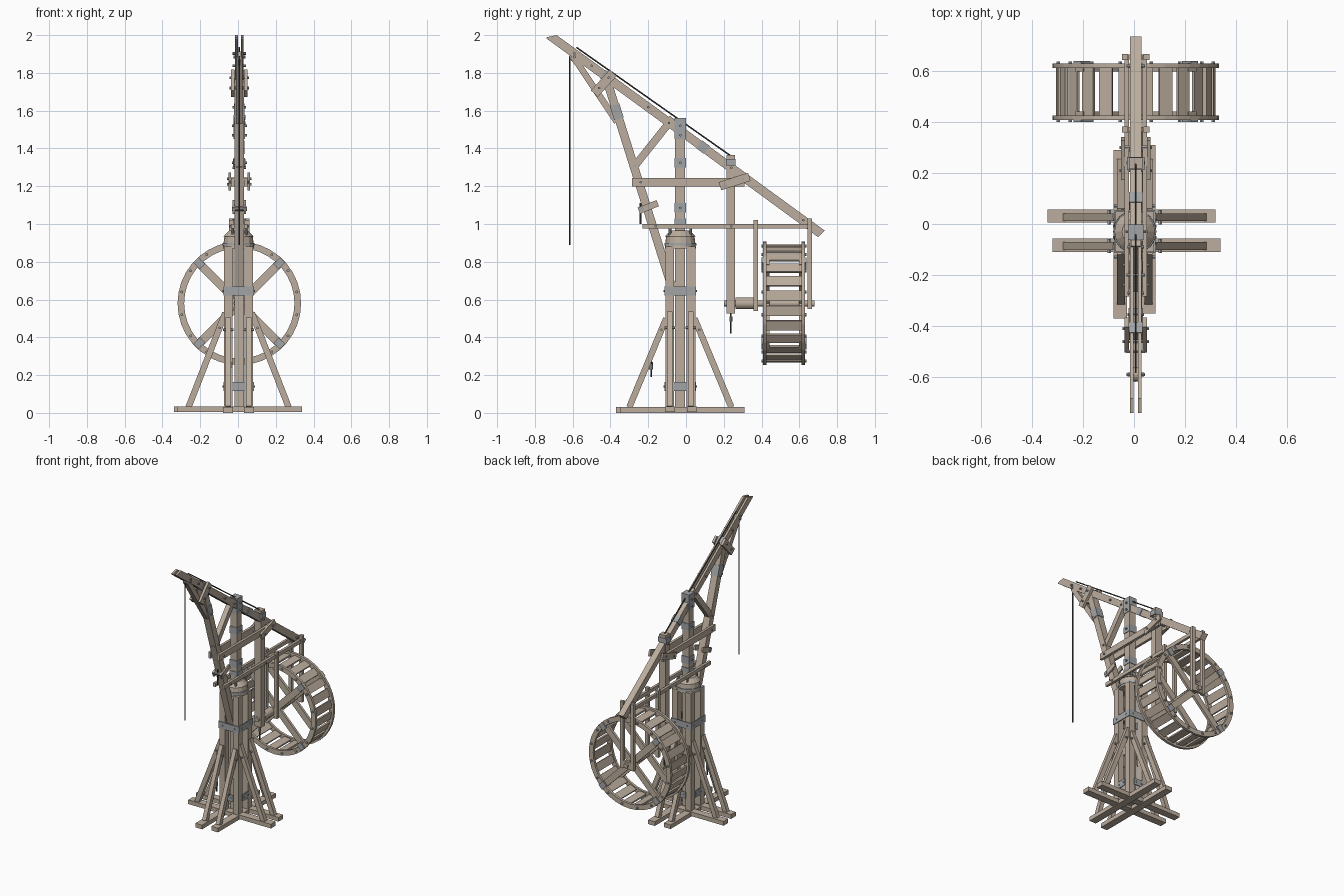
import bpy, bmesh, math
from mathutils import Vector, Matrix

if "Cube" in bpy.data.objects:
    bpy.data.objects.remove(bpy.data.objects["Cube"])


def material(name, col):
    m = bpy.data.materials.new(name)
    m.diffuse_color = (*col, 1)
    m.use_nodes = True
    m.node_tree.nodes["Principled BSDF"].inputs["Base Color"].default_value = m.diffuse_color
    return m


WOOD = material("wood", (0.50, 0.42, 0.34))
METAL = material("metal", (0.36, 0.37, 0.38))
ROPE = material("rope", (0.06, 0.06, 0.06))
CX, CY, AZ = 0.007, -0.03, 0.58   # crane centre line, mast y, axle height


def finish(bm, name, mat):
    bmesh.ops.recalc_face_normals(bm, faces=bm.faces)
    me = bpy.data.meshes.new(name)
    bm.to_mesh(me)
    bm.free()
    me.materials.append(mat)
    ob = bpy.data.objects.new(name, me)
    bpy.context.collection.objects.link(ob)
    return ob


def frame(p0, p1, side):
    p0, p1 = Vector(p0), Vector(p1)
    z = (p1 - p0).normalized()
    x = Vector(side)
    y = z.cross(x).normalized()
    x = y.cross(z)
    r = Matrix((x, y, z)).transposed().to_4x4()
    return Matrix.Translation((p0 + p1) / 2) @ r, (p1 - p0).length


def beam(name, p0, p1, w, h, side=(1, 0, 0), mat=WOOD):
    # squared timber: w along the side axis, h across it
    m, l = frame(p0, p1, side)
    bm = bmesh.new()
    bmesh.ops.create_cube(bm, size=1, matrix=m @ Matrix.Diagonal((w, h, l, 1)))
    return finish(bm, name, mat)


def box(name, x0, x1, y0, y1, z0, z1, mat=WOOD):
    x, y = (x0 + x1) / 2, (y0 + y1) / 2
    return beam(name, (x, y, z0), (x, y, z1), x1 - x0, y1 - y0, mat=mat)


def rod(name, p0, p1, r, r2=None, n=12, mat=WOOD):
    side = (1, 0, 0) if abs(p1[0] - p0[0]) < 1e-4 else (0, 1, 0)
    m, l = frame(p0, p1, side)
    bm = bmesh.new()
    bmesh.ops.create_cone(bm, cap_ends=True, segments=n, radius1=r,
                          radius2=r if r2 is None else r2, depth=l, matrix=m)
    return finish(bm, name, mat)


def profile(name, pts, x0, x1, mat=WOOD):
    # side outline (y, z) pushed from x0 to x1
    bm = bmesh.new()
    f = bm.faces.new([bm.verts.new((x0, y, z)) for y, z in pts])
    g = bmesh.ops.extrude_face_region(bm, geom=[f])["geom"]
    bmesh.ops.translate(bm, vec=(x1 - x0, 0, 0),
                        verts=[v for v in g if isinstance(v, bmesh.types.BMVert)])
    return finish(bm, name, mat)


def ring(name, y0, y1, ro, ri, n=36):
    bm = bmesh.new()
    loops = [[bm.verts.new((CX + r * math.cos(2 * math.pi * i / n), y,
                            AZ + r * math.sin(2 * math.pi * i / n))) for i in range(n)]
             for r, y in ((ro, y0), (ro, y1), (ri, y1), (ri, y0))]
    for a in range(4):
        for i in range(n):
            p, q, j = loops[a], loops[(a + 1) % 4], (i + 1) % n
            bm.faces.new((p[i], p[j], q[j], q[i]))
    return finish(bm, name, WOOD)


def bolts(name, pts, x):
    # hexagonal bolt heads on both sides of a timber
    for y, z in pts:
        rod(name, (CX - x - 0.006, y, z), (CX + x + 0.006, y, z), 0.007, n=6, mat=METAL)


# crossed foot beams
box("foot_beam_x_back", -0.34, 0.32, 0.005, 0.057, 0.005, 0.035)
box("foot_beam_x_front", -0.32, 0.34, -0.11, -0.057, 0.005, 0.035)
box("foot_beam_y_left", -0.08, -0.027, -0.37, 0.29, 0, 0.03)
box("foot_beam_y_right", 0.032, 0.085, -0.35, 0.31, 0, 0.03)

# tower posts and braces
for sx in (-1, 1):
    for sy in (-1, 1):
        px, py = 0.003 + sx * 0.054, CY + sy * 0.056
        box("corner_post", px - 0.022, px + 0.022, py - 0.023, py + 0.023, 0.01, 0.88)
        beam("side_brace", (0.003 + sx * 0.265, py, 0.03), (0.003 + sx * 0.07, py, 0.53), 0.03, 0.033, (0, 1, 0))
        beam("front_back_brace", (px, CY + sy * 0.27, 0.03), (px, CY + sy * 0.075, 0.50), 0.03, 0.033)
        rod("brace_bolt", (px - 0.028, CY + sy * 0.10, 0.44), (px + 0.028, CY + sy * 0.10, 0.44), 0.007, n=6, mat=METAL)
        rod("brace_bolt", (0.003 + sx * 0.10, py - 0.028, 0.45), (0.003 + sx * 0.10, py + 0.028, 0.45), 0.007, n=6, mat=METAL)

# iron plates tying the posts
for z, half in ((0.645, 0.079), (0.14, 0.036)):
    for s in (-1, 1):
        y, x = CY + s * 0.081, 0.003 + s * 0.078
        box("tie_plate", 0.003 - half, 0.003 + half, y - 0.003, y + 0.003, z - 0.024, z + 0.024, METAL)
        box("tie_plate", x - 0.003, x + 0.003, CY - half, CY + half, z - 0.024, z + 0.024, METAL)
        for t in (-0.6, 0.6):
            rod("plate_bolt", (0.003 + t * half, y - 0.008, z), (0.003 + t * half, y + 0.008, z), 0.006, n=6, mat=METAL)
            rod("plate_bolt", (x - 0.008, CY + t * half, z), (x + 0.008, CY + t * half, z), 0.006, n=6, mat=METAL)

# turning collar
rod("collar", (0.003, CY, 0.87), (0.003, CY, 0.935), 0.083, 0.075, 16)
rod("collar_band", (0.003, CY, 0.885), (0.003, CY, 0.90), 0.085, 0.084, 16, METAL)
rod("collar_cap", (0.003, CY, 0.935), (0.003, CY, 0.965), 0.08, 0.05, 16)

# central mast with iron straps
box("mast", CX - 0.026, CX + 0.026, -0.058, -0.005, 0.02, 1.555)
for z0, z1 in ((1.45, 1.56), (1.30, 1.35), (1.06, 1.11), (1.0, 1.03)):
    box("mast_strap", CX - 0.03, CX + 0.03, -0.062, -0.001, z0, z1, METAL)
bolts("mast_bolt", [(CY, z) for z in (1.52, 1.47, 1.325, 1.085, 1.22)], 0.034)


# boom: solid rear half, forked front half
def top(y):
    return 2.0 - 0.729 * (y + 0.685)


profile("boom_rear", [(-0.06, top(-0.06)), (0.735, top(0.735)), (0.70, 0.93),
                      (-0.06, top(-0.06) - 0.057)], CX - 0.022, CX + 0.022)
for s in (-1, 1):
    a, b = sorted((CX + s * 0.008, CX + s * 0.023))
    profile("boom_fork", [(-0.74, 1.988), (-0.685, 2.0), (0, top(0)), (0, top(0) - 0.057),
                          (-0.735, top(-0.735) - 0.057)], a, b)
for y in (-0.42, 0.09):
    c = top(y) - 0.028
    beam("boom_strap", (CX, y - 0.02, c + 0.0146), (CX, y + 0.02, c - 0.0146), 0.053, 0.052, mat=METAL)
bolts("boom_bolt", [(y, top(y) - 0.028) for y in (-0.59, -0.5, -0.2, 0.24, 0.62)], 0.03)

# struts carrying the boom
beam("main_strut", (CX, -0.07, 0.65), (CX, -0.425, 1.78), 0.05, 0.045)
beam("tip_strut", (CX, -0.365, 1.54), (CX, -0.60, 1.89), 0.036, 0.034)
beam("mid_brace", (CX, -0.285, 1.29), (CX, -0.07, 1.56), 0.036, 0.04)
for s in (-1, 1):
    x = CX + s * 0.035
    beam("strut_clamp", (x, -0.485, 1.69), (x, -0.385, 1.80), 0.018, 0.05)
    beam("cross_beam", (x, -0.285, 1.222), (x, 0.31, 1.222), 0.018, 0.045)
    beam("rear_clamp", (CX + s * 0.05, 0.18, 1.20), (CX + s * 0.05, 0.335, 1.25), 0.014, 0.045)
    beam("lower_beam", (x, -0.23, 0.988), (x, 0.66, 0.988), 0.018, 0.026)
    # wheel hangers
    for y, z0, z1 in ((0.37, 0.54, 1.02), (0.655, 0.55, 1.03)):
        box("wheel_hanger", CX + s * 0.042 - 0.012, CX + s * 0.042 + 0.012, y - 0.012, y + 0.012, z0, z1)
    for py in (-0.085, 0.025):
        rod("collar_peg", (x, py, 0.94), (x, py, 0.978), 0.007, n=8, mat=METAL)
for y in (0.37, 0.655):
    box("hanger_bearing", CX - 0.05, CX + 0.05, y - 0.01, y + 0.01, 0.555, 0.605)
bolts("strut_bolt", [(-0.46, 1.72), (-0.41, 1.775), (-0.24, 1.222), (0.29, 1.225), (-0.16, 0.988),
                     (0.24, 0.988)], 0.046)
bolts("clamp_bolt", [(0.21, 1.21), (0.30, 1.24)], 0.058)
bolts("brace_bolt", [(-0.38, 1.57), (-0.355, 1.56), (-0.27, 1.31), (-0.09, 1.535)], 0.026)
beam("strut_strap", (CX, -0.378, 1.63), (CX, -0.355, 1.557), 0.056, 0.052, mat=METAL)

# rear mast
box("rear_mast", CX - 0.026, CX + 0.026, 0.215, 0.26, 0.525, 1.365)
box("rear_mast_cap", CX - 0.034, CX + 0.034, 0.212, 0.263, 1.31, 1.345, METAL)
rod("weight_rope", (CX, 0.238, 0.42), (CX, 0.238, 0.53), 0.004, n=6, mat=ROPE)
rod("weight_hook", (CX, 0.238, 0.485), (CX, 0.238, 0.51), 0.009, n=8, mat=METAL)

# treadwheel: rims, boards, spokes
for y0, y1 in ((0.408, 0.426), (0.612, 0.63)):
    ring("wheel_rim", y0, y1, 0.327, 0.292)
N = 24
for i in range(N):
    a = 2 * math.pi * (i + 0.5) / N
    d = Vector((math.cos(a), 0, math.sin(a)))
    c = Vector((CX, 0, AZ)) + d * 0.305
    beam("tread_board", c + Vector((0, 0.415, 0)), c + Vector((0, 0.623, 0)), 0.012, 0.055, d)
for y, out in ((0.432, -1), (0.606, 1)):
    for k in (1, 3):
        d = Vector((math.cos(k * math.pi / 4), 0, math.sin(k * math.pi / 4)))
        c = Vector((CX, y, AZ))
        beam("wheel_spoke", c - d * 0.315, c + d * 0.315, 0.018, 0.045, (0, 1, 0))
    for i in range(16):
        a = 2 * math.pi * (i + 0.5) / 16
        p = Vector((CX + 0.31 * math.cos(a), y + out * 0.02, AZ + 0.31 * math.sin(a)))
        rod("rim_bolt", p, p + Vector((0, out * 0.012, 0)), 0.008, n=6, mat=METAL)
    for i in range(4):
        a = math.pi / 4 + i * math.pi / 2
        d = Vector((math.cos(a), 0, math.sin(a)))
        p = Vector((CX, y + out * 0.028, AZ))
        beam("spoke_plate", p + d * 0.275, p + d * 0.325, 0.01, 0.04, (0, 1, 0), METAL)

# axle and rope drum
rod("axle", (CX, 0.20, AZ), (CX, 0.68, AZ), 0.016)
rod("rope_drum", (CX, 0.262, AZ), (CX, 0.36, AZ), 0.03, n=16)
rod("axle_hub", (CX, 0.43, AZ), (CX, 0.61, AZ), 0.026)

# tip pulley and hoist rope
rod("tip_pulley", (CX - 0.008, -0.59, 1.885), (CX + 0.008, -0.59, 1.885), 0.027, n=16)
rod("pulley_pin", (CX - 0.032, -0.59, 1.885), (CX + 0.032, -0.59, 1.885), 0.008, n=8, mat=METAL)
rod("hoist_rope", (CX, -0.615, 0.89), (CX, -0.615, 1.89), 0.004, n=6, mat=ROPE)
rod("boom_rope", (CX, -0.58, 1.935), (CX, 0.235, 1.362), 0.004, n=6, mat=ROPE)

# small guide arm with hook in front of the strut
for s in (-1, 1):
    beam("guide_arm", (CX + s * 0.03, -0.25, 1.07), (CX + s * 0.03, -0.15, 1.11), 0.012, 0.035)
rod("guide_pin", (CX - 0.04, -0.235, 1.08), (CX + 0.04, -0.235, 1.08), 0.012, n=10, mat=METAL)
rod("guide_rope", (CX, -0.24, 1.0), (CX, -0.24, 1.11), 0.005, n=6, mat=ROPE)

# tackle hanging from tower
for p in ((0.055, -0.185, 0.19), (-0.04, -0.185, 0.2)):
    rod("tackle_rope", p, (p[0], p[1], p[2] + 0.12), 0.004, n=6, mat=ROPE)
    rod("tackle_block", (p[0], p[1], p[2] + 0.04), (p[0], p[1], p[2] + 0.07), 0.01, n=8, mat=METAL)
